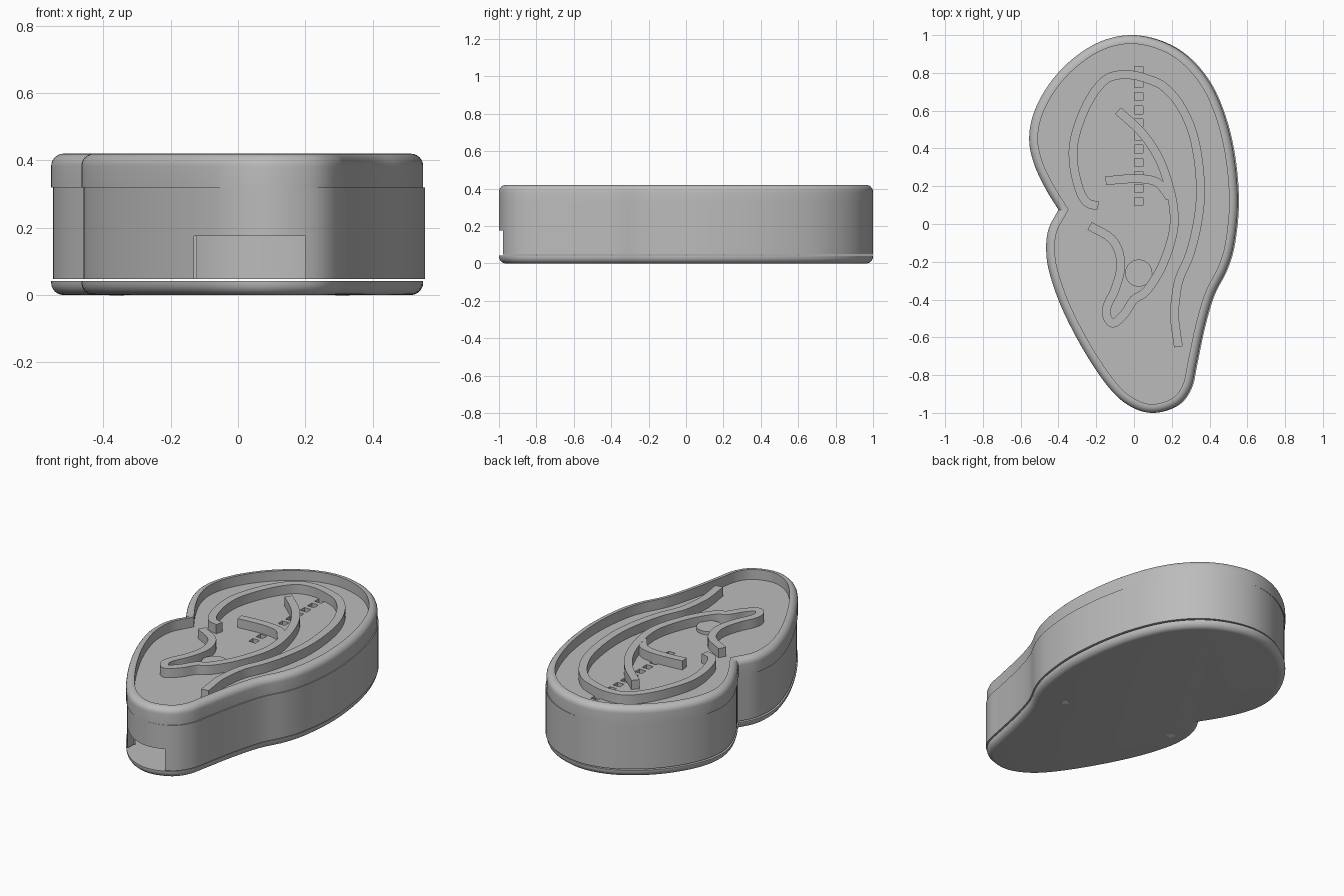
import bpy, bmesh, math
from mathutils import Vector

if "Cube" in bpy.data.objects:
    bpy.data.objects.remove(bpy.data.objects["Cube"])


def material(name, rgb):
    m = bpy.data.materials.new(name)
    m.use_nodes = True
    m.diffuse_color = (*rgb, 1)
    m.node_tree.nodes["Principled BSDF"].inputs["Base Color"].default_value = (*rgb, 1)
    return m


GREY = material("mid grey", (0.5, 0.5, 0.5))
PALE = material("pale grey", (0.85, 0.85, 0.85))


def spline(pts, steps):
    """Smooth open curve through the points."""
    p = [Vector(q) for q in pts]
    p = [2 * p[0] - p[1]] + p + [2 * p[-1] - p[-2]]
    out = []
    for a, b, c, d in zip(p, p[1:], p[2:], p[3:]):
        for i in range(steps):
            t = i / steps
            out.append(0.5 * (2 * b + (c - a) * t + (2 * a - 5 * b + 4 * c - d) * t * t
                              + (3 * b - a - 3 * c + d) * t ** 3))
    return out + [p[-2]]


def normals(pts, closed):
    """Mitred right-hand normals of a polyline."""
    out, n = [], len(pts)
    for i, p in enumerate(pts):
        a = pts[i - 1] if closed or i else p
        b = pts[(i + 1) % n] if closed or i < n - 1 else p
        dirs = [d.normalized() for d in (p - a, b - p) if d.length > 1e-6]
        t = sum(dirs, Vector((0, 0))).normalized()
        out.append(Vector((t.y, -t.x)) / max(t.dot(dirs[0]), 0.6))
    return out


def finish(name, bm, mat=GREY):
    bmesh.ops.recalc_face_normals(bm, faces=bm.faces)
    me = bpy.data.meshes.new(name)
    bm.to_mesh(me)
    bm.free()
    me.materials.append(mat)
    ob = bpy.data.objects.new(name, me)
    bpy.context.collection.objects.link(ob)
    shade(ob)
    return ob


def shade(ob):
    ob.data.shade_smooth()
    ob.data.set_sharp_from_angle(angle=math.radians(35))


# Ear outline, clockwise from the notch
OUTLINE = spline([
    (-.40, .075), (-.47, .19), (-.53, .32), (-.555, .45), (-.53, .59), (-.45, .74),
    (-.33, .87), (-.18, .965), (-.02, 1), (.14, .97), (.28, .89), (.40, .75), (.48, .57),
    (.53, .36), (.55, .12), (.53, -.10), (.49, -.24), (.42, -.38), (.37, -.55),
    (.33, -.74), (.30, -.87), (.23, -.96), (.10, -1), (-.02, -.965), (-.13, -.87),
    (-.26, -.68), (-.38, -.45), (-.45, -.25), (-.465, -.12), (-.45, -.02), (-.40, .075)], 6)[:-1]
INWARD = normals(OUTLINE, True)


def shell(name, profile, ring=False, shift=0):
    """Sweep an (inset, height) profile around the outline; cap it or close it."""
    bm = bmesh.new()
    rows = [[bm.verts.new((p.x + n.x * inset + shift, p.y + n.y * inset, z))
             for p, n in zip(OUTLINE, INWARD)] for inset, z in profile]
    pairs = list(zip(rows, rows[1:]))
    if ring:
        pairs.append((rows[-1], rows[0]))
    else:
        bm.faces.new(rows[0])
        bm.faces.new(rows[-1])
    for r, s in pairs:
        for i in range(len(r)):
            bm.faces.new((r[i - 1], r[i], s[i], s[i - 1]))
    return finish(name, bm)


def box(bm, lo, hi):
    verts = bmesh.ops.create_cube(bm, size=1)["verts"]
    for v in verts:
        v.co = [lo[k] if v.co[k] < 0 else hi[k] for k in range(3)]


def cut(ob, bm):
    """Subtract the cutter mesh and discard it."""
    cutter = finish("cutter", bm)
    cutter.hide_render = True
    mod = ob.modifiers.new("cut", "BOOLEAN")
    mod.operation, mod.solver, mod.object = "DIFFERENCE", "EXACT", cutter
    bpy.context.view_layer.objects.active = ob
    bpy.ops.object.modifier_apply(modifier=mod.name)
    bpy.data.objects.remove(cutter)
    shade(ob)


def cylinder(name, x, y, r, z0, z1, mat=GREY):
    bm = bmesh.new()
    bmesh.ops.create_cone(bm, cap_ends=True, segments=32, radius1=r, radius2=r, depth=z1 - z0)
    bmesh.ops.translate(bm, verts=bm.verts, vec=(x, y, (z0 + z1) / 2))
    return finish(name, bm, mat)


ROUND = .037
FLOOR, TOP, SEAM = .36, .42, .32
arc = [(ROUND * (1 - math.cos(a)), ROUND * math.sin(a))
       for a in (math.radians(15 * k) for k in range(7))]

# Base plate, rounded underneath
shell("base_plate", [(i, ROUND - h) for i, h in reversed(arc)] + [(0, .042)])

# Hollow side wall with a port at the front tip
wall = shell("side_wall", [(0, .048), (0, SEAM), (.045, SEAM), (.045, .048)], True, .006)
bm = bmesh.new()
box(bm, (-.13, -1.1, 0), (.2, -.8, .175))
cut(wall, bm)

# Lid with a raised rounded rim, and a row of square slots
lid = shell("lid", [(0, SEAM)] + [(i, TOP - ROUND + h) for i, h in arc]
            + [(.046, TOP), (.046, FLOOR)])
bm = bmesh.new()
for k in range(11):
    y = .813 - k * .0695
    box(bm, (.003, y - .021, .3), (.047, y + .021, FLOOR + .02))
cut(lid, bm)


def ridge(name, pts, top):
    """Raised square-section strip along a curve."""
    path = spline(pts, 5)
    side = normals(path, False)
    bm = bmesh.new()
    rows = [[bm.verts.new((*(p + n * w), z)) for w, z in
             ((-.023, FLOOR - .01), (-.023, top), (.023, top), (.023, FLOOR - .01))]
            for p, n in zip(path, side)]
    for r, s in zip(rows, rows[1:]):
        for i in range(4):
            bm.faces.new((r[i - 1], r[i], s[i], s[i - 1]))
    bm.faces.new(rows[0])
    bm.faces.new(rows[-1])
    return finish(name, bm)


# Ear folds
ridge("outer_fold", [
    (-.19, .095), (-.25, .115), (-.29, .185), (-.32, .32), (-.315, .45), (-.26, .61),
    (-.19, .725), (-.12, .78), (-.02, .79), (.08, .765), (.16, .725), (.24, .635),
    (.305, .50), (.34, .34), (.352, .16), (.335, 0), (.295, -.16), (.24, -.29),
    (.22, -.40), (.215, -.50), (.235, -.65)], .415)
ridge("inner_fold", [
    (-.085, .60), (.035, .49), (.12, .37), (.175, .235), (.21, .08), (.205, -.055),
    (.145, -.23), (.065, -.355), (0, -.40), (-.05, -.475), (-.11, -.525), (-.145, -.485),
    (-.14, -.43), (-.10, -.345), (-.07, -.23), (-.085, -.135), (-.13, -.07), (-.235, -.01)], .415)
ridge("fold_branch", [(-.15, .228), (-.05, .238), (.055, .238), (.13, .215), (.19, .14)], .414)

# Button in the ear bowl and two screw plugs underneath
cylinder("button", .025, -.26, .072, FLOOR - .02, FLOOR + .02)
for x, y in ((.31, -.21), (-.36, -.12)):
    cylinder("screw_plug", x, y, .021, -.001, .008, PALE)
